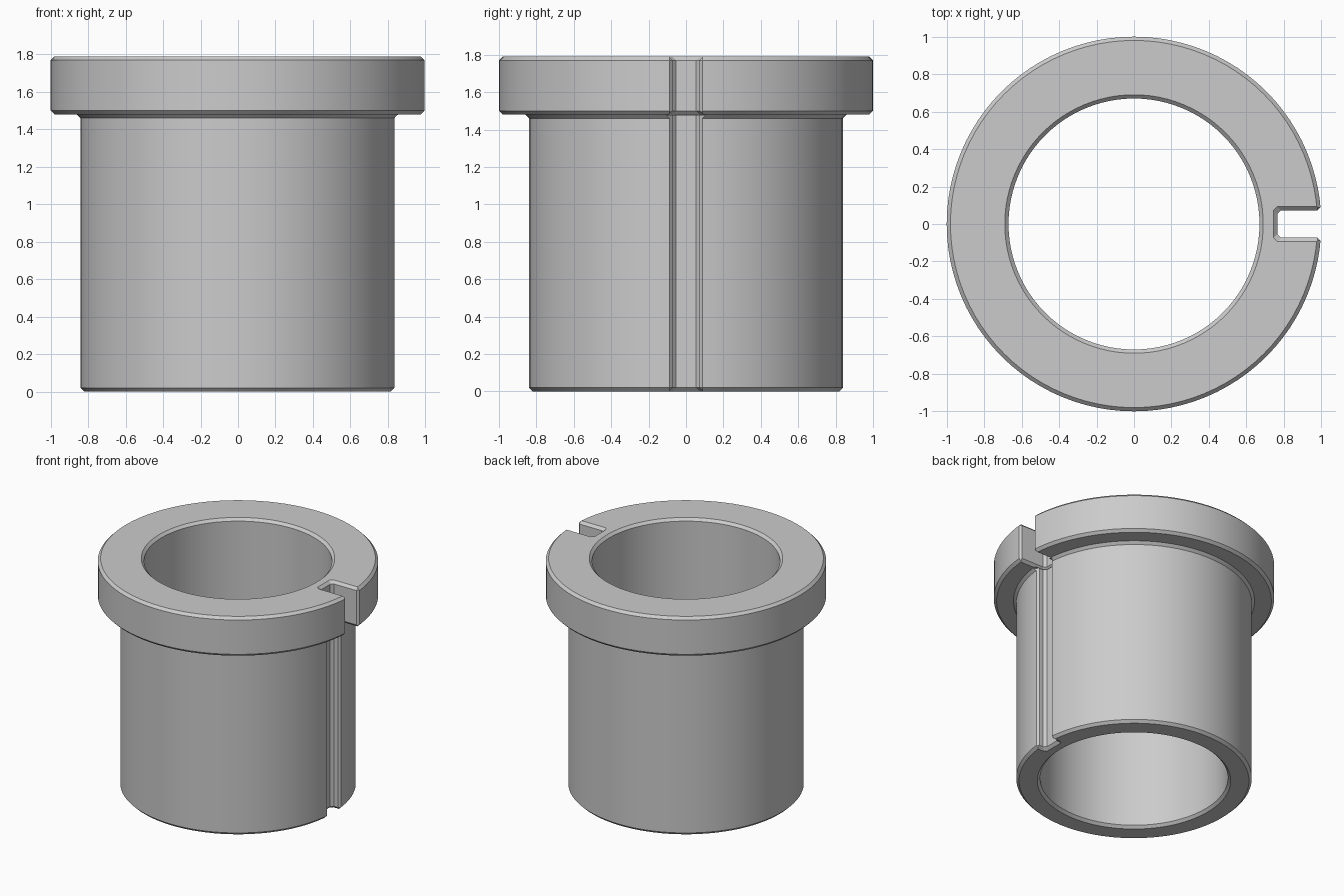
import bpy, bmesh
from math import sin, cos, tau

if "Cube" in bpy.data.objects:
    bpy.data.objects.remove(bpy.data.objects["Cube"])

HEIGHT, LEDGE = 1.79, 1.48
FLANGE_R, BODY_R, BORE_R = 1.0, 0.84, 0.67
SLOT_FLOOR, SLOT_HALF = 0.765, 0.073
C = 0.02          # edge chamfer
SEGMENTS = 96

grey = bpy.data.materials.new("plain grey")
grey.use_nodes = True
grey.diffuse_color = (0.6, 0.6, 0.6, 1)
grey.node_tree.nodes["Principled BSDF"].inputs["Base Color"].default_value = grey.diffuse_color


def loft(name, loops, closed):
    """Skin equal-length loops; closed joins the last loop to the first, else caps the ends."""
    bm = bmesh.new()
    rings = [[bm.verts.new(p) for p in loop] for loop in loops]
    pairs = list(zip(rings, rings[1:]))
    if closed:
        pairs.append((rings[-1], rings[0]))
    else:
        bm.faces.new(rings[0])
        bm.faces.new(rings[-1])
    n = len(rings[0])
    for a, b in pairs:
        for i in range(n):
            j = (i + 1) % n
            bm.faces.new((a[i], a[j], b[j], b[i]))
    bmesh.ops.recalc_face_normals(bm, faces=bm.faces)
    mesh = bpy.data.meshes.new(name)
    bm.to_mesh(mesh)
    bm.free()
    mesh.materials.append(grey)
    obj = bpy.data.objects.new(name, mesh)
    bpy.context.collection.objects.link(obj)
    return obj


# Flanged sleeve: a chamfered profile turned around the z axis
profile = [
    (BORE_R, C), (BORE_R + C, 0), (BODY_R - C, 0), (BODY_R, C),
    (BODY_R, LEDGE - C), (BODY_R + C, LEDGE), (FLANGE_R - C, LEDGE),
    (FLANGE_R, LEDGE + C), (FLANGE_R, HEIGHT - C), (FLANGE_R - C, HEIGHT),
    (BORE_R + C, HEIGHT), (BORE_R, HEIGHT - C),
]
sleeve = loft("flanged_sleeve", [
    [(r * cos(tau * i / SEGMENTS), r * sin(tau * i / SEGMENTS), z) for r, z in profile]
    for i in range(SEGMENTS)], True)


# Keyway: filleted floor, flared mouth, chamfered where it meets flat faces
def slot_outline(z, grow, radius):
    f, w = SLOT_FLOOR - grow, SLOT_HALF + grow
    half = [(f, w - C), (f + C, w), (radius - C, w), (radius + C, w + 2 * C)]
    return ([(x, y, z) for x, y in half]
            + [(x, -y, z) for x, y in reversed(half)])


cutter = loft("keyway_cutter", [
    slot_outline(-C, 2 * C, BODY_R), slot_outline(C, 0, BODY_R),
    slot_outline(LEDGE - 0.002, 0, BODY_R), slot_outline(LEDGE - 0.001, C, FLANGE_R),
    slot_outline(LEDGE + C, 0, FLANGE_R), slot_outline(HEIGHT - C, 0, FLANGE_R),
    slot_outline(HEIGHT + C, 2 * C, FLANGE_R)], False)
cutter.hide_render = True

cut = sleeve.modifiers.new("keyway", "BOOLEAN")
cut.operation = "DIFFERENCE"
cut.solver = "EXACT"
cut.object = cutter

# Apply the cut, then smooth the round walls and keep the edges crisp
bpy.ops.object.select_all(action="DESELECT")
bpy.context.view_layer.objects.active = sleeve
sleeve.select_set(True)
bpy.ops.object.modifier_apply(modifier=cut.name)
bpy.data.objects.remove(cutter)
bpy.ops.object.shade_smooth_by_angle(angle=0.5)
